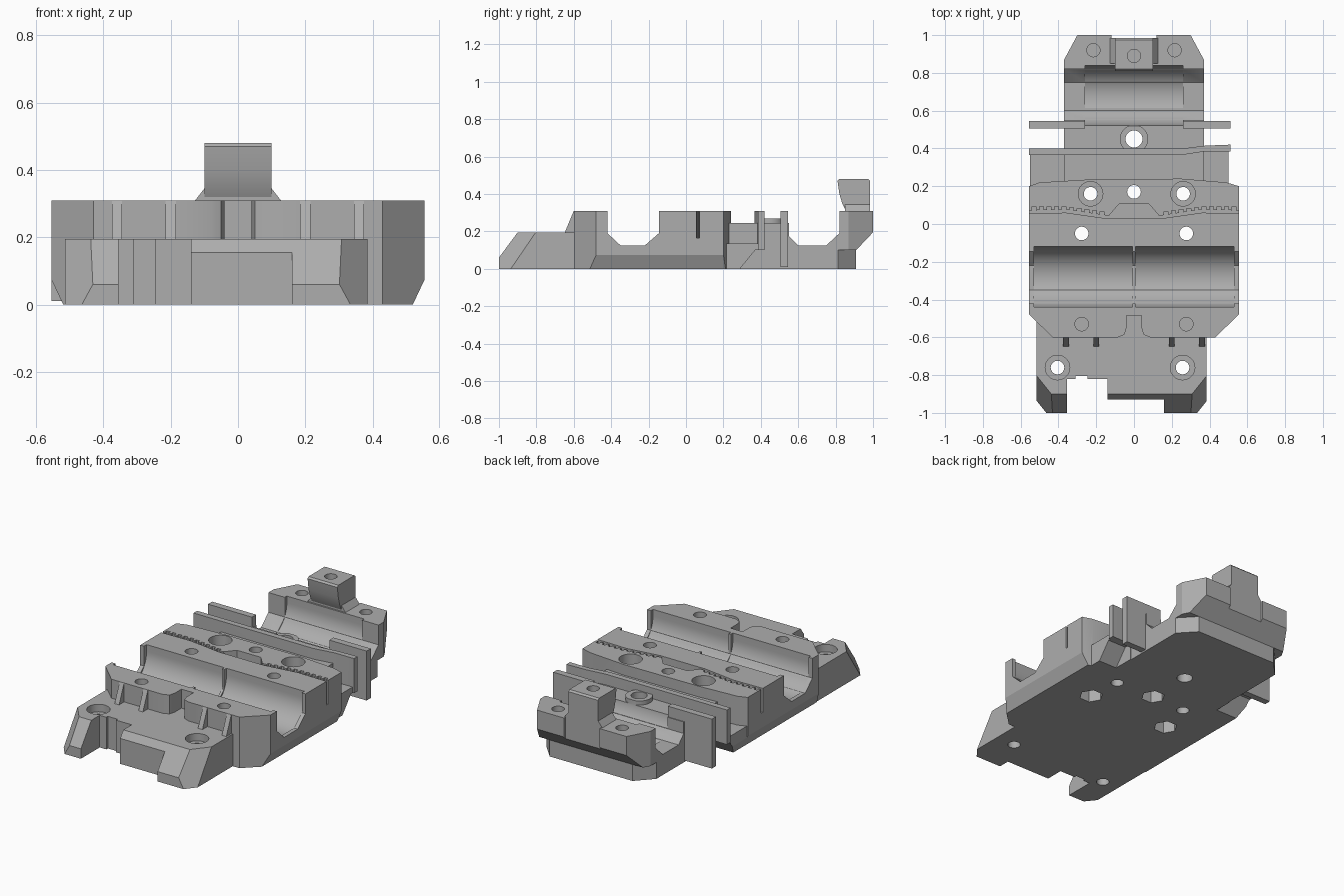
import bpy, bmesh, math

cube = bpy.data.objects.get("Cube")
if cube:
    bpy.data.objects.remove(cube)

grey = bpy.data.materials.new("plain_grey")
grey.use_nodes = True
colour = (0.42, 0.42, 0.42, 1)
grey.diffuse_color = colour
grey.node_tree.nodes["Principled BSDF"].inputs["Base Color"].default_value = colour


def prism(name, axis, pts, lo, hi, far_pts=None):
    """Extrude a profile along an axis, optionally lofting to a second profile."""
    place = {"x": lambda a, b, c: (c, a, b),
             "y": lambda a, b, c: (a, c, b),
             "z": lambda a, b, c: (a, b, c)}[axis]
    bm = bmesh.new()
    near = [bm.verts.new(place(a, b, lo)) for a, b in pts]
    far = [bm.verts.new(place(a, b, hi)) for a, b in (far_pts or pts)]
    bm.faces.new(near)
    bm.faces.new(far)
    for i in range(len(near)):
        j = (i + 1) % len(near)
        bm.faces.new((near[i], near[j], far[j], far[i]))
    bmesh.ops.recalc_face_normals(bm, faces=bm.faces)
    mesh = bpy.data.meshes.new(name)
    bm.to_mesh(mesh)
    bm.free()
    mesh.materials.append(grey)
    ob = bpy.data.objects.new(name, mesh)
    bpy.context.collection.objects.link(ob)
    return ob


def box(name, x, y, z):
    return prism(name, "z", [(x[0], y[0]), (x[1], y[0]), (x[1], y[1]), (x[0], y[1])], *z)


def rod(name, x, y, r, lo, hi, sides=32):
    ring = [(x + r * math.cos(2 * math.pi * i / sides),
             y + r * math.sin(2 * math.pi * i / sides)) for i in range(sides)]
    return prism(name, "z", ring, lo, hi)


def combine(target, other, operation):
    mod = target.modifiers.new("boolean", "BOOLEAN")
    mod.operation = operation
    mod.solver = "EXACT"
    mod.object = other
    bpy.context.view_layer.objects.active = target
    bpy.ops.object.modifier_apply(modifier=mod.name)
    bpy.data.objects.remove(other)


def add(other):
    combine(body, other, "UNION")


def cut(other):
    combine(body, other, "DIFFERENCE")


def flip(pts, centre=0):
    return [(2 * centre - x, y) for x, y in pts]


TOP = 0.31

# Main bearing body
body = prism("carriage_body", "z",
             [(-.43, -.6), (.43, -.6), (.555, -.48), (.555, .2), (.49, .22), (.25, .24),
              (-.25, .235), (-.5, .22), (-.555, .2), (-.555, -.48)], 0, TOP)

# Rear channel floor, channel wall and core
add(box("channel_floor", (-.55, .5), (.1, .39), (0, .135)))
add(prism("channel_wall", "z",
          [(-.555, .365), (.25, .365), (.38, .385), (.51, .385), (.51, .42),
           (.38, .415), (.26, .4), (-.555, .4)], 0, TOP))
for s in (-1, 1):
    edge = [(.515, -.01), (.555, .075), (.6, .075), (.6, -.01)]
    cut(prism("edge_chamfer", "y", edge if s > 0 else flip(edge), -.62, .45))
    cut(prism("wing_undercut", "x", [(.28, -.01), (.37, .1), (.45, .1), (.45, -.01)],
              *sorted((s * .375, s * .62))))
add(box("core", (-.37, .37), (.2, .55), (0, .245)))

# Front plate with sloped lip, clipped corners and notches
plate = prism("front_plate", "x",
              [(-1, 0), (-1, .06), (-.9, .195), (-.5, .195), (-.5, 0)], -.515, .385)
low = [(-.555, -.89), (-.395, -1.09), (-.7, -1.1)]
high = [(-.555, -.75), (-.315, -1.05), (-.7, -1.1)]
combine(plate, prism("corner", "z", low, -.005, .2, high), "DIFFERENCE")
combine(plate, prism("corner", "z", flip(low, -.065), -.005, .2, flip(high, -.065)), "DIFFERENCE")
for x, y in (((-.145, .16), -.93), ((-.355, -.14), -.82), ((-.31, -.245), -.805)):
    combine(plate, box("notch", x, (-1.1, y), (-.1, .4)), "DIFFERENCE")
add(plate)

# Ribs bracing the front wall
for x in (-.36, -.2, .2, .36):
    add(prism("rib", "x", [(-.65, .19), (-.6, TOP), (-.58, TOP), (-.58, .19)], x - .015, x + .015))

# Mouth in the front wall
mouth = [(-.085, -.62), (-.085, -.6), (-.05, -.585), (-.04, -.55), (-.04, -.485)]
cut(prism("mouth", "z", mouth + flip(mouth)[::-1], .195, .4))

# Rear bearing block with clipped corners
rear = prism("rear_block", "x",
             [(.5, 0), (.91, 0), (.91, .1), (1, .195), (1, TOP), (.82, TOP), (.82, .19),
              (.75, .125), (.6, .125), (.53, .195), (.53, .245), (.5, .245)], -.37, .37)
for s in (-1, 1):
    for pts, lo, hi in (([(.4, .814), (.25, 1.093), (.5, 1.1)], -.1, .4),
                        ([(.4, .78), (.25, .94), (.5, 1)], -.1, .1)):
        combine(rear, prism("clip", "z", pts if s > 0 else flip(pts), lo, hi), "DIFFERENCE")
combine(rear, box("back_relief", (-.12, .12), (.985, 1.1), (.05, .4)), "DIFFERENCE")
add(rear)
for x in ((-.555, -.26), (.26, .51)):
    add(box("flange", x, (.505, .545), (.01, TOP)))
add(rod("boss", 0, .45, .075, .1, .27))

# Open rod trough and round bearing pockets
cut(prism("trough", "x",
          [(-.42, .4), (-.42, .19), (-.35, .125), (-.22, .125), (-.145, .19), (-.145, .4)],
          -.7, .7))


def pocket(y, lo, hi):
    arc = [(y - .16 * math.cos(math.pi * i / 32), .27 - .16 * math.sin(math.pi * i / 32))
           for i in range(33)]
    cut(prism("pocket", "x", [(y - .16, .4)] + arc + [(y + .16, .4)], lo, hi))


pocket(-.28, -.53, -.007)
pocket(-.28, .007, .53)
pocket(.68, -.26, .26)

# Toothed belt slot with a central relief
path = [(-.6, .055), (-.36, .06), (-.15, .03), (.15, .03), (.36, .06), (.6, .055)]
cut(prism("belt_slot", "z", path + [(x, y + .016) for x, y in path[::-1]], .165, .4))
for s in (-1, 1):
    for i in range(10):
        x = .17 + .04 * i
        y = .03 + .03 * min(1, (x - .15) / .21)
        cut(box("tooth_gap", (s * x - .011, s * x + .011), (y + .005, y + .032), (.165, .4)))
cut(prism("belt_relief", "z", [(-.14, .035), (.14, .035), (.08, .105), (-.08, .105)], .165, .4))

# Through holes, counterbores, nut traps and blind holes
for x, y, r in ((0, .45, .045), (-.23, .16, .036), (.26, .16, .036), (0, .17, .036),
                (-.277, -.05, .036), (.277, -.05, .036), (-.405, -.76, .036), (.257, -.76, .036)):
    cut(rod("hole", x, y, r, -.1, .5))
for x, y, z in ((-.23, .16, .2), (.26, .16, .2), (-.405, -.76, .15), (.257, -.76, .15)):
    cut(rod("counterbore", x, y, .065, z, .5))
for x, y in ((0, .17), (-.277, -.05), (.277, -.05)):
    cut(rod("nut_trap", x, y, .068, -.1, .09, 6))
for s in (-1, 1):
    cut(rod("blind_hole", s * .277, -.53, .036, .15, .5))
    cut(rod("blind_hole", s * .215, .92, .035, .18, .5))

# Cable post
post = prism("cable_post", "x",
             [(.86, .3), (.985, .3), (.985, .47), (.975, .48), (.82, .48), (.81, .47),
              (.82, .4), (.835, .35)], -.1, .1)
combine(post, prism("flare", "y", [(-.135, .3), (.135, .3), (.1, .345), (-.1, .345)], .85, .985),
        "UNION")
combine(post, rod("post_hole", 0, .89, .035, .36, .6), "DIFFERENCE")

# Smooth the round surfaces and keep edges crisp
bpy.ops.object.select_all(action="DESELECT")
for ob in (body, post):
    ob.select_set(True)
bpy.context.view_layer.objects.active = body
bpy.ops.object.shade_smooth_by_angle(angle=math.radians(25))
